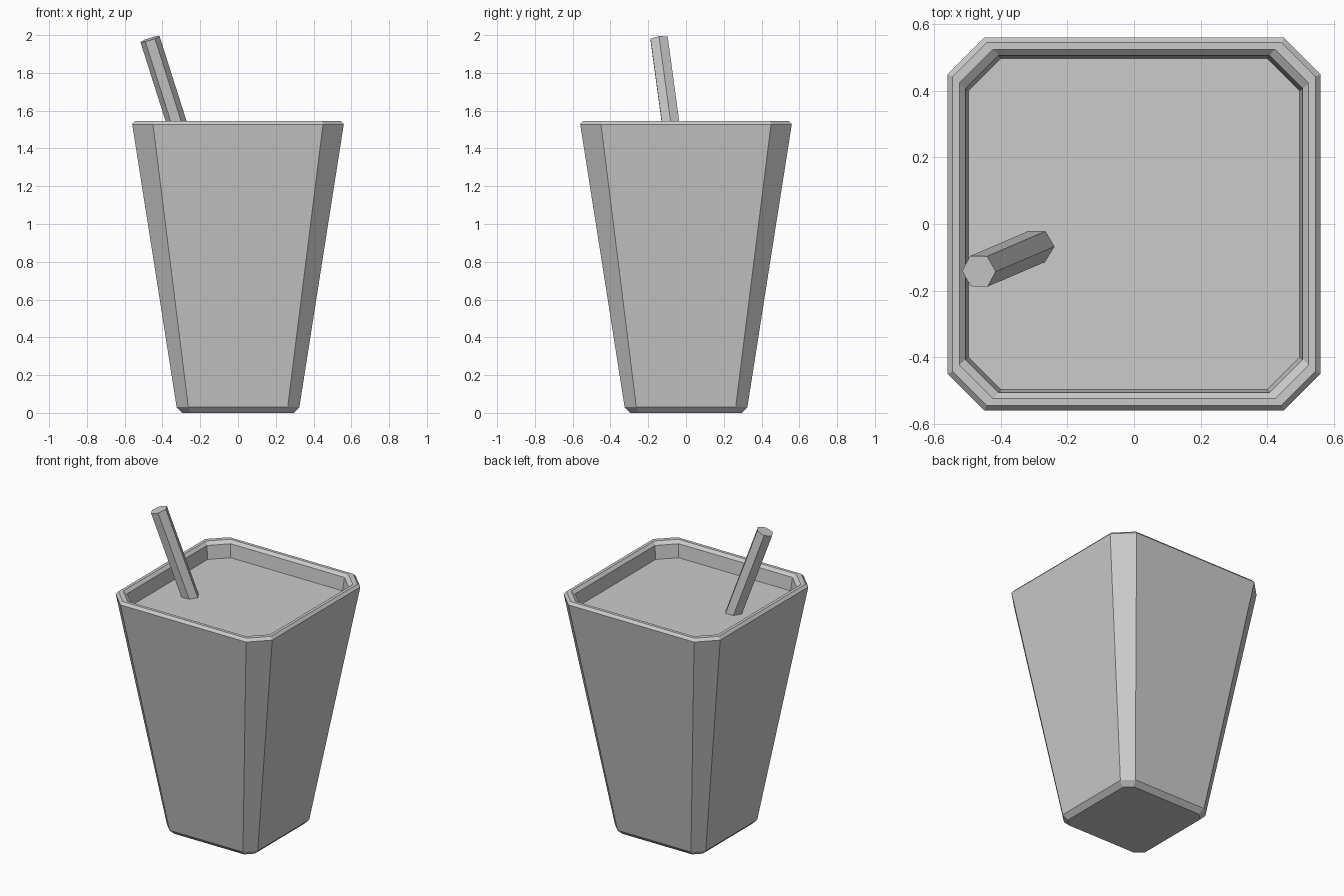
import bpy, bmesh, math
from mathutils import Vector

if "Cube" in bpy.data.objects:
    bpy.data.objects.remove(bpy.data.objects["Cube"])


def octagon(half, corner, z):
    """Square ring with cut corners."""
    h, c = half, corner
    return [Vector((x, y, z)) for x, y in
            ((h, -c), (h, c), (c, h), (-c, h), (-h, c), (-h, -c), (-c, -h), (c, -h))]


def loft(name, rings):
    """Skin a stack of rings and cap both ends."""
    bm = bmesh.new()
    loops = [[bm.verts.new(p) for p in ring] for ring in rings]
    n = len(loops[0])
    for a, b in zip(loops, loops[1:]):
        for i in range(n):
            j = (i + 1) % n
            bm.faces.new((a[i], a[j], b[j], b[i]))
    bm.faces.new(loops[0][::-1])
    bm.faces.new(loops[-1])
    mesh = bpy.data.meshes.new(name)
    bm.to_mesh(mesh)
    bm.free()
    obj = bpy.data.objects.new(name, mesh)
    bpy.context.collection.objects.link(obj)
    return obj


# Tapered cup: base bevel, walls, bevelled rim, inner wall down to the drink
profile = [(0.295, 0.25, 0), (0.325, 0.263, 0.03), (0.56, 0.45, 1.528),
           (0.545, 0.443, 1.545), (0.525, 0.423, 1.545),
           (0.507, 0.407, 1.527), (0.497, 0.40, 1.442)]
loft("cup", [octagon(*p) for p in profile])

# Leaning six-sided straw, its lower end dipped just under the drink
top = Vector((-0.466, -0.142, 1.979))
axis = Vector((-0.318, -0.136, 1)).normalized()
turn = Vector((0, 0, 1)).rotation_difference(axis)


def hexagon(center, radius):
    return [center + turn @ Vector((radius * math.cos(k * math.pi / 3),
                                    radius * math.sin(k * math.pi / 3), 0))
            for k in range(6)]


loft("straw", [hexagon(top - axis * 0.62, 0.053), hexagon(top, 0.053)])
